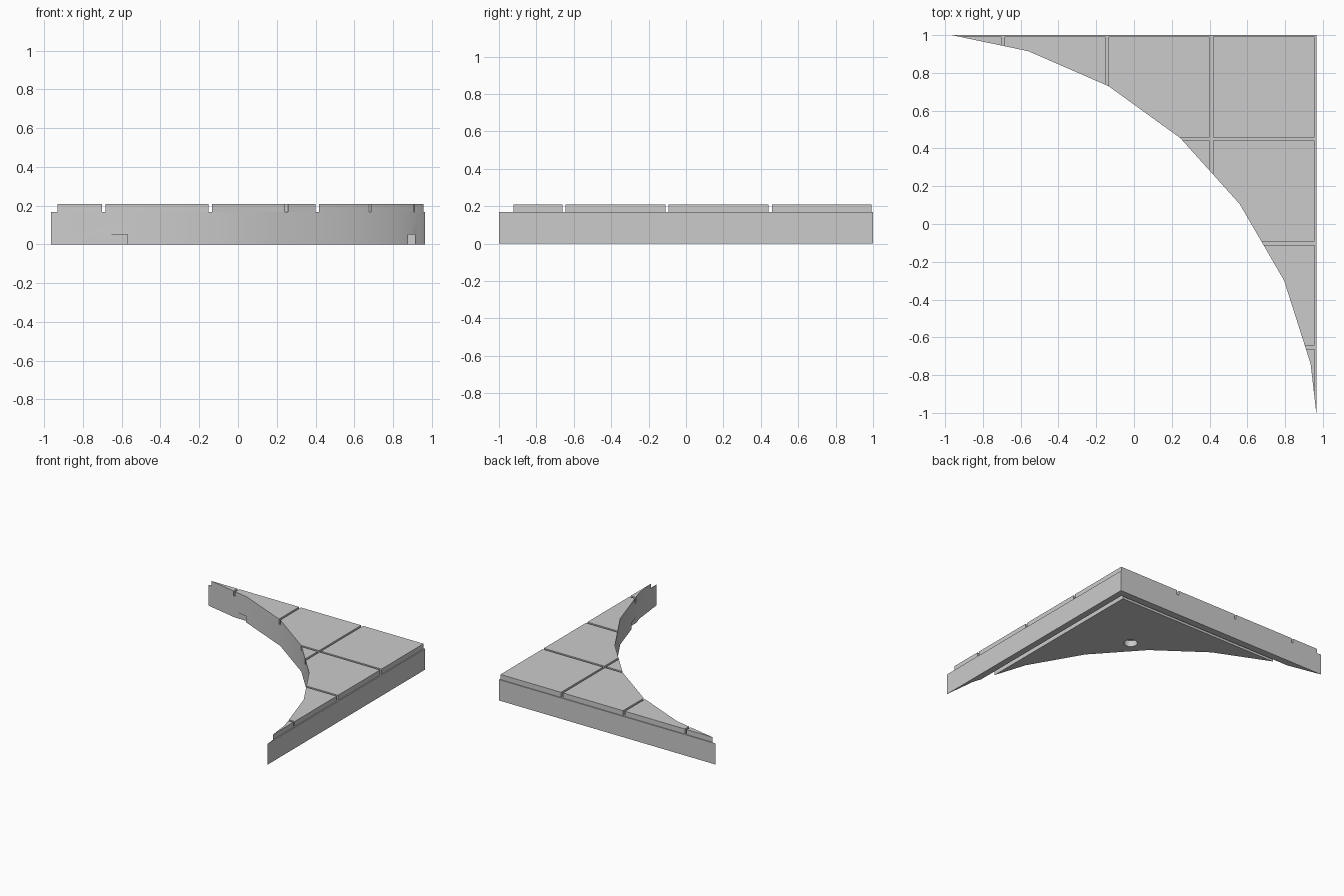
import bpy
import bmesh
from mathutils import Vector

cube = bpy.data.objects.get("Cube")
if cube:
    bpy.data.objects.remove(cube, do_unlink=True)

CURVE = [(-0.965, 1), (-0.56, 0.915), (-0.135, 0.73), (0.245, 0.455),
         (0.56, 0.105), (0.795, -0.3), (0.935, -0.74), (0.965, -1)]
OUTLINE = CURVE + [(0.965, 1)]
BASE_TOP, TILE_TOP = 0.168, 0.209
GAP = 0.017

grey = bpy.data.materials.new("stone_grey")
grey.use_nodes = True
colour = (0.6, 0.6, 0.6, 1)
grey.diffuse_color = colour
grey.node_tree.nodes["Principled BSDF"].inputs["Base Color"].default_value = colour


def add_object(name, bm):
    bmesh.ops.recalc_face_normals(bm, faces=bm.faces)
    mesh = bpy.data.meshes.new(name)
    bm.to_mesh(mesh)
    bm.free()
    mesh.materials.append(grey)
    obj = bpy.data.objects.new(name, mesh)
    bpy.context.collection.objects.link(obj)
    return obj


def slab(bm, x0, x1, y0, y1, z0, z1):
    """Extrude the part of the outline inside a rectangle."""
    part = bmesh.new()
    part.faces.new([part.verts.new((x, y, z0)) for x, y in OUTLINE])
    for co, no in [((x0, 0, 0), (-1, 0, 0)), ((x1, 0, 0), (1, 0, 0)),
                   ((0, y0, 0), (0, -1, 0)), ((0, y1, 0), (0, 1, 0))]:
        bmesh.ops.bisect_plane(part, geom=part.verts[:] + part.edges[:] + part.faces[:],
                               plane_co=co, plane_no=no, clear_outer=True)
    if part.faces:
        ext = bmesh.ops.extrude_face_region(part, geom=part.faces[:], use_keep_orig=True)
        top = [v for v in ext["geom"] if isinstance(v, bmesh.types.BMVert)]
        bmesh.ops.translate(part, verts=top, vec=(0, 0, z1 - z0))
    temp = bpy.data.meshes.new("temp")
    part.to_mesh(temp)
    part.free()
    bm.from_mesh(temp)
    bpy.data.meshes.remove(temp)


def cut(obj, cutter):
    mod = obj.modifiers.new("cut", "BOOLEAN")
    mod.operation, mod.solver, mod.object = "DIFFERENCE", "EXACT", cutter
    bpy.context.view_layer.update()
    graph = bpy.context.evaluated_depsgraph_get()
    mesh = bpy.data.meshes.new_from_object(obj.evaluated_get(graph))
    obj.modifiers.clear()
    obj.data = mesh
    bpy.data.objects.remove(cutter, do_unlink=True)


def box_cutter(x0, x1, y0, y1, z0, z1):
    bm = bmesh.new()
    bmesh.ops.create_cube(bm, size=1)
    bmesh.ops.scale(bm, verts=bm.verts, vec=(x1 - x0, y1 - y0, z1 - z0))
    bmesh.ops.translate(bm, verts=bm.verts,
                        vec=((x0 + x1) / 2, (y0 + y1) / 2, (z0 + z1) / 2))
    return add_object("groove_cutter", bm)


# Base with a concave faceted front
bm = bmesh.new()
slab(bm, -2, 2, -2, 2, 0, BASE_TOP)
base = add_object("base", bm)

# Underside grooves along both straight walls
cut(base, box_cutter(-2, 0.912, 0.917, 0.942, -0.1, 0.05))
cut(base, box_cutter(0.877, 0.912, -2, 0.942, -0.1, 0.05))

# Round socket below the tile crossing
bm = bmesh.new()
bmesh.ops.create_cone(bm, cap_ends=True, segments=24, radius1=0.05, radius2=0.05, depth=0.1)
bmesh.ops.translate(bm, verts=bm.verts, vec=Vector((0.41, 0.45, 0)))
cut(base, add_object("socket_cutter", bm))

# Paving tiles separated by narrow gaps
xs = [-2, -0.693, -0.143, 0.409]
ys = [-2, -0.653, -0.102, 0.45]
bm = bmesh.new()
for i, x in enumerate(xs):
    x1 = xs[i + 1] - GAP / 2 if i < 3 else 0.956
    for j, y in enumerate(ys):
        y1 = ys[j + 1] - GAP / 2 if j < 3 else 0.993
        slab(bm, x + GAP / 2, x1, y + GAP / 2, y1, BASE_TOP, TILE_TOP)
tiles = add_object("paving_tiles", bm)

# Soft shading across the shallow facets
for obj in (base, tiles):
    bpy.ops.object.select_all(action="DESELECT")
    obj.select_set(True)
    bpy.context.view_layer.objects.active = obj
    bpy.ops.object.shade_smooth_by_angle()
